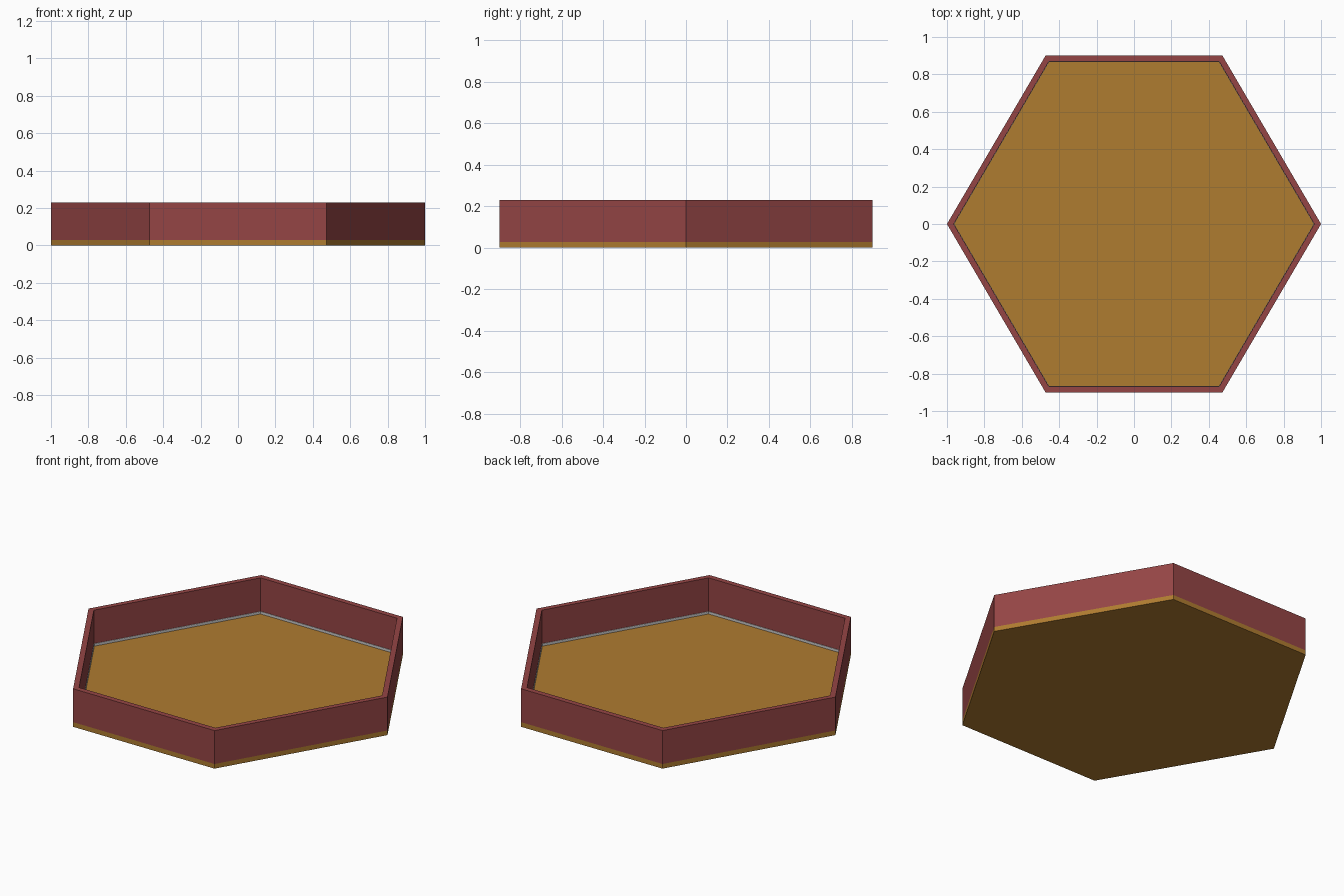
import bpy, bmesh

if "Cube" in bpy.data.objects:
    bpy.data.objects.remove(bpy.data.objects["Cube"])


def material(name, rgb):
    m = bpy.data.materials.new(name)
    m.diffuse_color = (*rgb, 1)
    m.use_nodes = True
    m.node_tree.nodes["Principled BSDF"].inputs["Base Color"].default_value = m.diffuse_color
    return m


def hexagon(scale):
    # Outline slightly wider in y than a regular hexagon
    pts = [(1, 0), (0.473, 0.9), (-0.473, 0.9), (-1, 0), (-0.473, -0.9), (0.473, -0.9)]
    return [(x * scale, y * scale) for x, y in pts]


def finish(name, bm, mat):
    bmesh.ops.recalc_face_normals(bm, faces=bm.faces)
    mesh = bpy.data.meshes.new(name)
    bm.to_mesh(mesh)
    bm.free()
    obj = bpy.data.objects.new(name, mesh)
    bpy.context.collection.objects.link(obj)
    if mat:
        mesh.materials.append(mat)
    return obj


def loft(name, sections, mat=None, closed=False):
    # Joins hexagon loops of (scale, z); a closed loft makes a ring, an open one is capped
    bm = bmesh.new()
    loops = [[bm.verts.new((x, y, z)) for x, y in hexagon(s)] for s, z in sections]
    pairs = list(zip(loops, loops[1:]))
    if closed:
        pairs.append((loops[-1], loops[0]))
    else:
        bm.faces.new(loops[0])
        bm.faces.new(loops[-1])
    for a, b in pairs:
        for i in range(6):
            j = (i + 1) % 6
            bm.faces.new((a[i], a[j], b[j], b[i]))
    return finish(name, bm, mat)


red = material("red_wall", (0.30, 0.06, 0.06))
brown = material("brown_floor", (0.43, 0.20, 0.03))

INNER, FLOOR, SEAM, TOP = 0.964, 0.013, 0.028, 0.23

# Floor pan with a low outer lip
loft("floor_pan", [(INNER, FLOOR), (INNER, SEAM), (1, SEAM), (1, 0)], brown)

# Upright wall standing on the lip
loft("wall", [(1, SEAM), (1, TOP), (INNER, TOP), (INNER, SEAM)], red, closed=True)

# Thin grey strip lining the inside of the lip
STRIP = INNER - 0.003
loft("lip_lining", [(INNER, FLOOR), (INNER, SEAM), (STRIP, SEAM), (STRIP, FLOOR)], closed=True)
